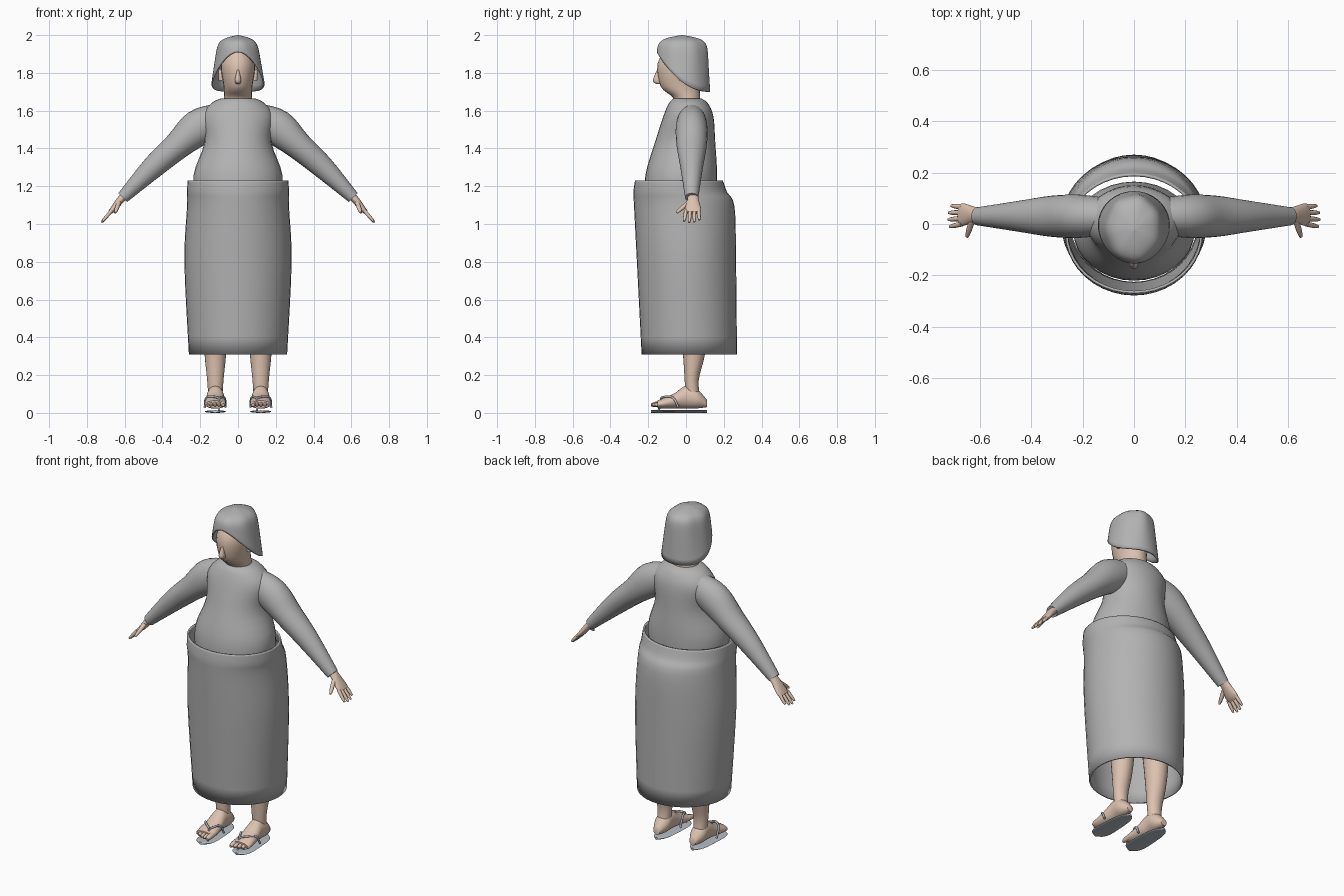
import bpy
import bmesh
from math import cos, sin, pi, exp
from mathutils import Vector

cube = bpy.data.objects.get("Cube")
if cube:
    bpy.data.objects.remove(cube, do_unlink=True)

X, Y, Z = Vector((1, 0, 0)), Vector((0, 1, 0)), Vector((0, 0, 1))


def material(name, color):
    mat = bpy.data.materials.new(name)
    mat.use_nodes = True
    mat.diffuse_color = (*color, 1)
    mat.node_tree.nodes["Principled BSDF"].inputs["Base Color"].default_value = (*color, 1)
    return mat


cloth = material("grey cloth", (.45, .45, .45))
skin = material("skin", (.72, .54, .43))
rubber = material("blue grey rubber", (.46, .5, .54))


def finish(name, data, mat, mirror):
    """Link an object, colour it and mirror it across the body if asked."""
    obj = bpy.data.objects.new(name, data)
    bpy.context.scene.collection.objects.link(obj)
    data.materials.append(mat)
    if mirror:
        obj.modifiers.new("Mirror", 'MIRROR').use_mirror_merge = False
    return obj


def bridge(name, rings, mat, mirror=False, caps=(0, -1), thickness=0):
    """Bridge equal rings of points into a smooth tube."""
    bm = bmesh.new()
    loops = [[bm.verts.new(p) for p in ring] for ring in rings]
    for low, high in zip(loops, loops[1:]):
        for j in range(len(low)):
            bm.faces.new((low[j - 1], low[j], high[j], high[j - 1]))
    for end in caps:
        bm.faces.new(loops[end])
    bmesh.ops.recalc_face_normals(bm, faces=bm.faces)
    mesh = bpy.data.meshes.new(name)
    bm.to_mesh(mesh)
    bm.free()
    mesh.shade_smooth()
    mesh.set_sharp_from_angle(angle=pi / 3)
    obj = finish(name, mesh, mat, mirror)
    if thickness:
        obj.modifiers.new("Thickness", 'SOLIDIFY').thickness = thickness


def resample(sections, steps=4):
    """Pass a smooth curve through the given sections."""
    vectors = [Vector(s) for s in sections]
    padded = [vectors[0], *vectors, vectors[-1]]
    result = []
    for before, a, b, after in zip(padded, padded[1:], padded[2:], padded[3:]):
        for k in range(steps):
            t = k / steps
            result.append(((2 * a) + (b - before) * t
                           + (2 * before - 5 * a + 4 * b - after) * t ** 2
                           + (3 * a - before - 3 * b + after) * t ** 3) / 2)
    return result + [vectors[-1]]


def loft(name, sections, mat, ref=X, axis=None, sides=24, **options):
    """Loft ellipses (x, y, z, half width along ref, other half width)."""
    sections = resample(sections)
    centres = [Vector(s[:3]) for s in sections]
    angles = [2 * pi * j / sides for j in range(sides)]
    rings = []
    for i, (centre, section) in enumerate(zip(centres, sections)):
        ahead = centres[min(i + 1, len(centres) - 1)]
        t = axis or (ahead - centres[max(i - 1, 0)]).normalized()
        u = (ref - t * ref.dot(t)).normalized() * section[3]
        v = t.cross(u).normalized() * section[4]
        rings.append([centre + u * cos(a) + v * sin(a) for a in angles])
    bridge(name, rings, mat, **options)


def upright(name, rows, mat, **options):
    """Loft on the centre line from rows (z, half width, front y, back y)."""
    loft(name, [(0, (front + back) / 2, z, width, (back - front) / 2)
                for z, width, front, back in rows], mat, axis=Z, **options)


def sideways(name, y, rows, mat, **options):
    """Loft both arm parts at depth y from rows (x, z, depth, thickness)."""
    loft(name, [(x, y, z, a, b) for x, z, a, b in rows], mat, ref=Y, mirror=True, **options)


def digit(name, base, tip, radius, ref=X):
    """A rounded finger, toe or ear lobe on both sides."""
    a, b = Vector(base), Vector(tip)
    loft(name, [(*a.lerp(b, t), radius * (1 - t ** 4 / 2), radius * (1 - t ** 4 / 2))
                for t in (0, .5, .8, 1)], skin, ref=ref, sides=10, mirror=True)


# Skirt: an open tube that narrows behind the waist
upright("skirt", [
    (.31, .26, -.235, .27), (.8, .284, -.26, .265), (1.09, .27, -.275, .257),
    (1.17, .27, -.278, .217), (1.23, .267, -.27, .195)],
    cloth, caps=(), sides=40, thickness=.01)

# Sweater body, from inside the skirt up to the collar
upright("sweater_body", [
    (1.1, .22, -.22, .16), (1.26, .235, -.215, .165), (1.43, .178, -.165, .155),
    (1.57, .19, -.12, .145), (1.64, .14, -.09, .115), (1.665, .09, -.065, .08)],
    cloth, sides=32)

# Sleeves
sideways("sleeves", .03, [
    (.1, 1.56, .07, .08), (.21, 1.51, .084, .096), (.32, 1.415, .08, .074),
    (.45, 1.3, .06, .06), (.61, 1.14, .035, .033)], cloth)

# Hands, fingers and thumbs
sideways("hands", .037, [
    (.59, 1.16, .028, .02), (.62, 1.13, .03, .02),
    (.66, 1.08, .043, .016), (.68, 1.06, .04, .01)], skin)
for i, reach in enumerate((.036, .046, .048, .042)):
    y = .066 - .022 * i
    digit("finger", (.67, y, 1.07), (.675 + reach, y + .005 - .005 * i, 1.065 - 1.2 * reach),
          .01, ref=Y)
digit("thumb", (.63, .015, 1.115), (.65, -.05, 1.06), .012)

# Head, neck, nose and ears
upright("head", [
    (1.62, .08, -.06, .08), (1.67, .074, -.07, .075), (1.73, .076, -.135, .075),
    (1.85, .09, -.15, .09), (1.95, .05, -.09, .03)], skin)
upright("nose", [
    (1.82, .004, -.152, -.14), (1.76, .017, -.175, -.13),
    (1.74, .009, -.155, -.13)], skin, sides=12)
digit("ear", (.088, -.02, 1.76), (.094, -.02, 1.82), .014)

# Soft hat: a dome whose brim is high over the face and low at the nape
hat_rings = []
for step in range(1, 19):
    t = (step / 18) ** 2
    ring = []
    for j in range(48):
        a = 2 * pi * j / 48
        brim = .3 - .21 * ((1 + cos(a)) / 2) ** 2
        drop = brim * t
        dome = 1 - exp(-drop / .017)
        crease = 1 + .025 * sin(7 * a) * (1 - t)
        ring.append(((.1 * dome + .16 * drop) * sin(a) * crease,
                     -.02 - (.13 * dome + .06 * drop) * cos(a) * crease, 2 - drop))
    hat_rings.append(ring)
bridge("hat", hat_rings, cloth, caps=(0,), thickness=.008)

# Legs
loft("legs", [(.12, y, z, a, b) for z, y, a, b in (
    (1.1, 0, .1, .12), (.5, .04, .07, .075), (.31, .042, .057, .058),
    (.17, .03, .043, .037), (.06, .04, .036, .04))], skin, axis=Z, mirror=True)

# Feet from heel to ball, then toes
loft("feet", [(.12, y, z, a, b) for y, z, a, b in (
    (.11, .05, .02, .02), (.06, .074, .045, .05), (0, .084, .045, .06),
    (-.06, .064, .052, .04), (-.12, .05, .057, .028), (-.15, .045, .053, .02))],
    skin, axis=-Y, mirror=True)
for i in range(5):
    x = .079 + .0215 * i
    digit("toe", (x, -.12, .05), (x, -.185 + .002 * i ** 2, .042), .012 if i else .016)

# Sandal soles: thin rounded plates, wider towards the toes
sole = []
for k in range(17):
    t = k / 16
    width = (.045 + .018 * t) * (1 - (2 * t - 1) ** 4) ** .5
    sole.append((.12, .11 - .295 * t, .007, max(width, .01), .007))
loft("sandal_soles", sole, rubber, axis=-Y, mirror=True)


def strap(name, points):
    curve = bpy.data.curves.new(name, 'CURVE')
    curve.dimensions = '3D'
    curve.bevel_depth = .006
    curve.bevel_resolution = 2
    curve.use_fill_caps = True
    spline = curve.splines.new('BEZIER')
    spline.bezier_points.add(len(points) - 1)
    for knot, point in zip(spline.bezier_points, points):
        knot.co = point
        knot.handle_left_type = knot.handle_right_type = 'AUTO'
    finish(name, curve, rubber, True)


# Sandal straps meeting at the toe post
post = (.1, -.13, .08)
strap("inner_straps", [(.066, -.04, .03), (.072, -.07, .08), post])
strap("outer_straps", [(.176, -.04, .03), (.167, -.07, .08), (.135, -.105, .086), post])
strap("toe_posts", [post, (.1, -.145, .01)])
